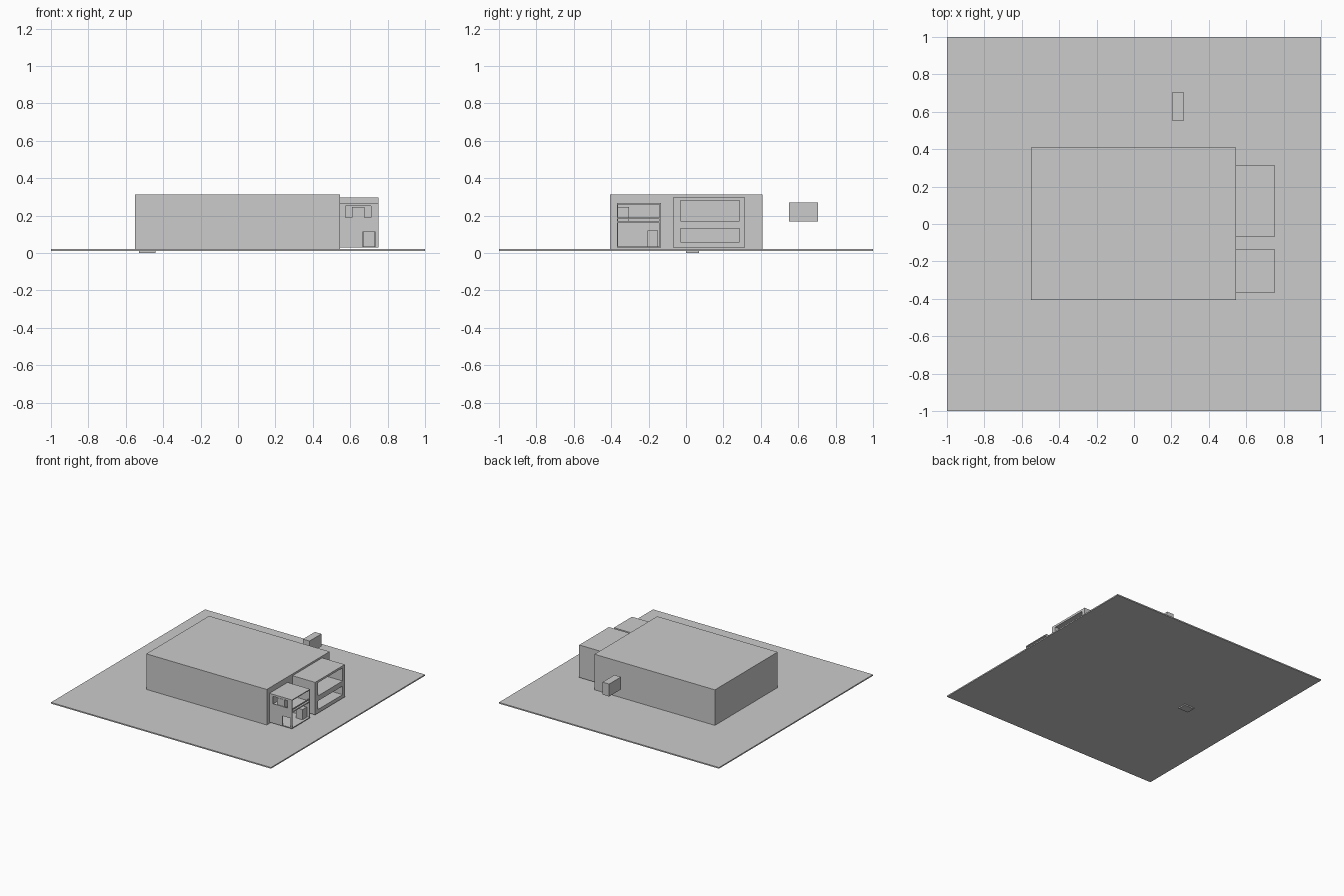
import bpy

cube = bpy.data.objects.get("Cube")
if cube:
    bpy.data.objects.remove(cube, do_unlink=True)

grey = bpy.data.materials.new("plain_grey")
grey.use_nodes = True
grey.diffuse_color = (0.6, 0.6, 0.6, 1)
grey.node_tree.nodes["Principled BSDF"].inputs["Base Color"].default_value = (0.6, 0.6, 0.6, 1)


def box(name, x, y, z):
    """Box from (min, max) pairs on each axis."""
    spans = (x, y, z)
    bpy.ops.mesh.primitive_cube_add(size=1, location=[sum(s) / 2 for s in spans])
    ob = bpy.context.object
    ob.name = name
    ob.scale = [s[1] - s[0] for s in spans]
    bpy.ops.object.transform_apply(location=False, rotation=False, scale=True)
    ob.data.materials.append(grey)
    return ob


def carve(ob, *cuts):
    """Subtract each box given by its three spans."""
    for spans in cuts:
        cutter = box("cutter", *spans)
        cutter.hide_render = True
        mod = ob.modifiers.new("cut", 'BOOLEAN')
        mod.operation = 'DIFFERENCE'
        mod.solver = 'EXACT'
        mod.object = cutter
        bpy.context.view_layer.objects.active = ob
        bpy.ops.object.modifier_apply(modifier=mod.name)
        bpy.data.objects.remove(cutter, do_unlink=True)


# Ground slab and the small pad beneath it
box("ground_slab", (-1, 1), (-1, 1), (0.01, 0.02))
box("underside_pad", (-0.53, -0.44), (0, 0.07), (0, 0.01))

# Main hall and detached box behind it
box("main_hall", (-0.55, 0.545), (-0.405, 0.41), (0.02, 0.312))
box("detached_box", (0.205, 0.265), (0.55, 0.705), (0.168, 0.27))

# Large annex with two long openings in its side
large = box("large_annex", (0.545, 0.75), (-0.07, 0.315), (0.03, 0.297))
carve(large,
      ((0.56, 0.8), (-0.03, 0.287), (0.172, 0.28)),
      ((0.56, 0.8), (-0.03, 0.287), (0.06, 0.13)))

# Small two-storey annex: open side, front window and doorway
small = box("small_annex", (0.545, 0.75), (-0.37, -0.135), (0.03, 0.267))
carve(small,
      ((0.555, 0.8), (-0.364, -0.141), (0.17, 0.26)),
      ((0.555, 0.8), (-0.364, -0.141), (0.036, 0.16)),
      ((0.575, 0.71), (-0.4, -0.35), (0.19, 0.25)),
      ((0.665, 0.735), (-0.4, -0.35), (0.036, 0.113)))

# Rail and furniture inside the small annex
box("upper_rail", (0.743, 0.75), (-0.366, -0.139), (0.183, 0.19))
box("upper_cabinet", (0.61, 0.675), (-0.363, -0.305), (0.17, 0.245))
box("lower_cabinet", (0.67, 0.73), (-0.205, -0.15), (0.036, 0.12))
